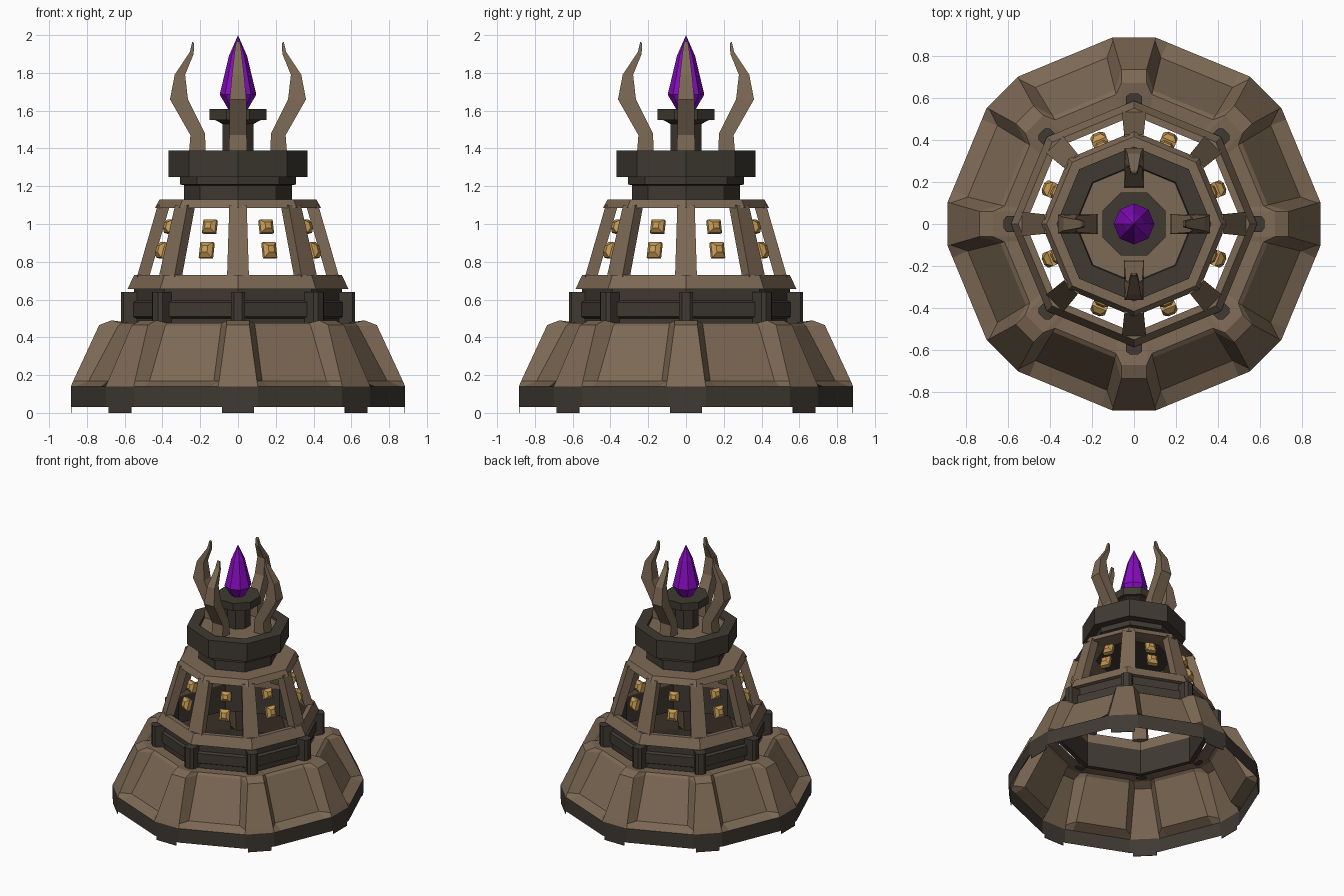
import bpy, bmesh, math
from mathutils import Matrix, Vector

if "Cube" in bpy.data.objects:
    bpy.data.objects.remove(bpy.data.objects["Cube"])

def material(name, rgb):
    m = bpy.data.materials.new(name)
    m.diffuse_color = (*rgb, 1)
    m.use_nodes = True
    m.node_tree.nodes["Principled BSDF"].inputs["Base Color"].default_value = m.diffuse_color
    return m

BROWN = material("weathered brown", (0.205, 0.142, 0.09))
DARK = material("dark iron", (0.050, 0.041, 0.031))
GOLD = material("gold", (0.56, 0.32, 0.09))
PURPLE = material("purple crystal", (0.24, 0.004, 0.52))

def finish(name, bm, mats):
    bmesh.ops.recalc_face_normals(bm, faces=bm.faces)
    me = bpy.data.meshes.new(name)
    bm.to_mesh(me)
    bm.free()
    for m in mats:
        me.materials.append(m)
    ob = bpy.data.objects.new(name, me)
    bpy.context.collection.objects.link(ob)
    return ob

def lathe(name, profile, mats, turn=0.0, closed=False, n=8, rule=None):
    """Spin (radius, z) points into an n-sided shape; zero radius closes to a point."""
    bm = bmesh.new()
    rings = []
    for r, z in profile:
        if r == 0:
            rings.append([bm.verts.new((0, 0, z))] * n)
        else:
            rings.append([bm.verts.new((r * math.cos(turn + math.tau * i / n),
                                        r * math.sin(turn + math.tau * i / n), z)) for i in range(n)])
    pairs = list(zip(rings, rings[1:]))
    if closed:
        pairs.append((rings[-1], rings[0]))
    for k, (a, b) in enumerate(pairs):
        for i in range(n):
            j = (i + 1) % n
            f = bm.faces.new(list(dict.fromkeys((a[i], a[j], b[j], b[i]))))
            f.material_index = rule(k) if rule else 0
    return finish(name, bm, mats)

def radial_loft(name, sections, mat, count, start=0.0):
    """Loft polygons of (radial, sideways, z) points and repeat around the axis."""
    bm = bmesh.new()
    for c in range(count):
        rot = Matrix.Rotation(start + math.tau * c / count, 4, 'Z')
        loops = [[bm.verts.new(rot @ Vector(p)) for p in s] for s in sections]
        m = len(loops[0])
        for a, b in zip(loops, loops[1:]):
            for i in range(m):
                bm.faces.new((a[i], a[(i + 1) % m], b[(i + 1) % m], b[i]))
        bm.faces.new(loops[0])
        bm.faces.new(loops[-1])
    return finish(name, bm, [mat])

def bar(r_out, z_out, r_in, z_in, h_out, h_in=None):
    h_in = h_out if h_in is None else h_in
    return [(r_out, -h_out, z_out), (r_out, h_out, z_out), (r_in, h_in, z_in), (r_in, -h_in, z_in)]

# Flared skirt: raised ribs alternate with recessed panels, dark band at the hem
rib = [(.885, .105, .03), (.885, .105, .14), (.872, .10, .17), (.735, .06, .465), (.67, .06, .49), (.54, .06, .47)]
panel = [(.862, .16, .03), (.862, .16, .14), (.79, .128, .17), (.635, .09, .46), (.615, .085, .475), (.53, .08, .47)]
bm = bmesh.new()
columns = []
for k in range(8):
    rot = Matrix.Rotation(math.tau * k / 8, 4, 'Z')
    for pts, side in ((panel, -1), (rib, -1), (rib, 1), (panel, 1)):
        columns.append([bm.verts.new(rot @ Vector((r, t * side, z))) for r, t, z in pts])
for i, a in enumerate(columns):
    b = columns[(i + 1) % len(columns)]
    for j in range(len(rib) - 1):
        f = bm.faces.new((a[j], b[j], b[j + 1], a[j + 1]))
        f.material_index = 1 if j == 0 else 0
finish("skirt", bm, [BROWN, DARK])

# Thin feet under each rib
radial_loft("feet", [bar(.885, 0, .881, 0, .085), bar(.885, .032, .881, .032, .085)], DARK, 8)

# Collar with a raised band, and its clamp posts
lathe("collar", [(.515, .46), (.55, .46), (.55, .50), (.57, .51), (.57, .585), (.55, .595),
                 (.55, .67), (.515, .67)], [DARK], closed=True)
post = [(.53, -.038), (.605, -.038), (.62, -.02), (.62, .02), (.605, .038), (.53, .038)]
radial_loft("collar_posts", [[(r, t, z) for r, t in post] for z in (.475, .64)], DARK, 8)

# Window gallery: sill ring, slanted struts, lintel roof
lathe("sill_ring", [(.515, .655), (.585, .655), (.55, .73), (.515, .73)], [BROWN], closed=True)
radial_loft("window_struts", [bar(.535, .72, .47, .72, .058, .05), bar(.425, 1.10, .36, 1.10, .046, .04)], BROWN, 8)
lathe("lintel_roof", [(.27, 1.10), (.36, 1.085), (.44, 1.085), (.415, 1.13), (.27, 1.13)], [BROWN], closed=True)

# Gold studs floating in the windows, two per opening
def stud(r, z, h):
    tilt = Matrix.Translation((r, 0, z)) @ Matrix.Rotation(-0.28, 4, 'Y')
    def square(x, s):
        return [tuple(tilt @ Vector((x, a * .037 * s, b * h * s))) for a, b in ((-1, -1), (1, -1), (1, 1), (-1, 1))]
    return [square(-.025, .8), square(-.01, 1), square(.012, 1), square(.032, .45)]

radial_loft("upper_studs", stud(.388, .985, .036), GOLD, 8, math.pi / 8)
radial_loft("lower_studs", stud(.432, .86, .042), GOLD, 8, math.pi / 8)

# Neck and crown platform with a brown floor
lathe("neck", [(0, 1.11), (.285, 1.11), (.285, 1.205), (.308, 1.21), (.308, 1.26), (0, 1.26)], [DARK])
lathe("crown_platform", [(0, 1.25), (.368, 1.25), (.368, 1.39), (.28, 1.39), (.275, 1.375), (0, 1.375)],
      [DARK, BROWN], rule=lambda k: 1 if k == 4 else 0)

# Crystal pedestal and crystal
lathe("pedestal", [(0, 1.37), (.09, 1.37), (.09, 1.53), (.13, 1.55), (.162, 1.55), (.162, 1.61), (0, 1.61)],
      [DARK], turn=math.pi / 8)
lathe("crystal", [(0, 1.60), (.05, 1.605), (.097, 1.685), (.048, 1.89), (0, 2.0)], [PURPLE])

# Four curved claws around the crystal
radial_loft("claws", [
    bar(.26, 1.37, .17, 1.37, .048),
    bar(.252, 1.47, .175, 1.48, .046),
    bar(.36, 1.66, .265, 1.66, .044, .04),
    bar(.335, 1.79, .28, 1.79, .032, .028),
    bar(.255, 1.91, .235, 1.90, .018, .016),
    bar(.242, 1.965, .232, 1.955, .010)], BROWN, 4)
